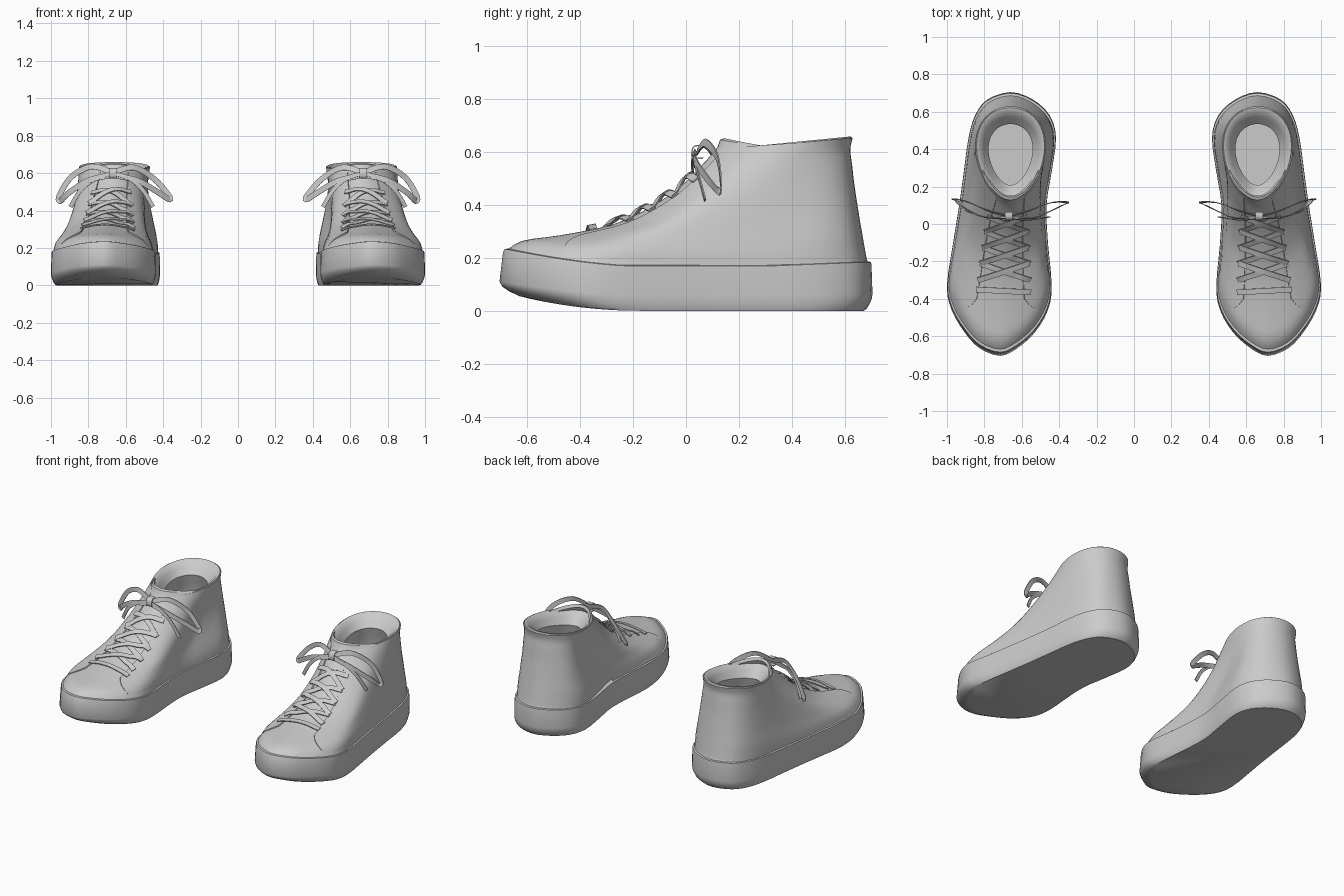
import bpy, math
from mathutils import Vector

if "Cube" in bpy.data.objects:
    bpy.data.objects.remove(bpy.data.objects["Cube"])

grey = bpy.data.materials.new("plain grey")
grey.use_nodes = True
COLOR = (0.6, 0.6, 0.6, 1)
grey.diffuse_color = COLOR
grey.node_tree.nodes["Principled BSDF"].inputs["Base Color"].default_value = COLOR

# Sole outline: y, inner x, outer x from toe to heel
OUTLINE = [(-.705, .715, .715), (-.665, .625, .825), (-.58, .53, .905), (-.46, .46, .975),
           (-.33, .44, 1.0), (-.1, .46, .967), (.1, .468, .935), (.28, .44, .91),
           (.46, .417, .885), (.58, .45, .85), (.665, .54, .785), (.705, .66, .66)]
LOOP = [(x, y) for y, _, x in OUTLINE] + [(x, y) for y, x, _ in OUTLINE[-2:0:-1]]

# Upper rings: front y, back y, front z, back z, side sag, front width, back width, collar blend
RINGS = [(-.685, .69, .222, .173, .048, .97, .97, 0),
         (-.62, .672, .264, .24, .04, .89, .95, 0),
         (-.48, .655, .285, .31, .025, .77, .92, .08),
         (-.28, .64, .325, .40, .01, .70, .88, .25),
         (-.12, .628, .40, .48, 0, .66, .84, .45),
         (-.01, .62, .48, .55, 0, .64, .80, .65),
         (.06, .613, .545, .61, 0, .63, .78, .85),
         (.12, .622, .605, .655, 0, .63, .78, 1)]
TOP = len(RINGS) - 1
SEGMENTS = 66


def spline(p0, p1, p2, p3, f):
    """Catmull-Rom interpolation of tuples."""
    return [.5 * (2 * b + (c - a) * f + (2 * a - 5 * b + 4 * c - d) * f * f
                  + (3 * b - a - 3 * c + d) * f ** 3) for a, b, c, d in zip(p0, p1, p2, p3)]


def outline(a):
    count = len(LOOP)
    i = math.floor(a * count)
    return spline(*[LOOP[(i + k) % count] for k in (-1, 0, 1, 2)], a * count - i)


def upper(t, a):
    """Point on the upper: t climbs the rings, a runs round from the toe."""
    i = min(int(t), TOP - 1)
    row = [RINGS[min(max(i + k, 0), TOP)] for k in (-1, 0, 1, 2)]
    y_front, y_back, z_front, z_back, sag, w_front, w_back, blend = spline(*row, t - i)
    x, y = outline(a)
    u = (y + .705) / 1.41
    centre = .715 - .055 * u
    x = centre + (x - centre) * (w_front + (w_back - w_front) * u)
    angle = math.tau * a
    egg_x = .66 + .178 * math.sin(angle) * (1 - .2 * math.cos(angle))
    x += (egg_x - x) * blend
    u += ((1 - math.cos(angle)) / 2 - u) * blend
    z = z_front + (z_back - z_front) * u - sag * 4 * u * (1 - u)
    return Vector((x, y_front + (y_back - y_front) * u, z))


def lifted(t, a, height):
    """Point held off the upper along its normal."""
    t0 = min(t, TOP - .02)
    here = upper(t0, a)
    normal = (upper(t0, a + .01) - here).cross(upper(t0 + .01, a) - here).normalized()
    return upper(t, a) + normal * height


def build(name, rows, closed=False, cap_start=False, cap_end=False, thickness=0):
    """Grid mesh through rows of points, mirrored to the other shoe."""
    n = len(rows[0])
    faces = []
    for r in range(len(rows) - 1):
        for c in range(n if closed else n - 1):
            d = (c + 1) % n
            faces.append((r * n + c, r * n + d, r * n + n + d, r * n + n + c))
    if cap_start:
        faces.append(tuple(reversed(range(n))))
    if cap_end:
        faces.append(tuple(range((len(rows) - 1) * n, len(rows) * n)))
    mesh = bpy.data.meshes.new(name)
    mesh.from_pydata([tuple(p) for row in rows for p in row], [], faces)
    mesh.materials.append(grey)
    obj = bpy.data.objects.new(name, mesh)
    bpy.context.collection.objects.link(obj)
    bpy.ops.object.select_all(action='DESELECT')
    obj.select_set(True)
    bpy.context.view_layer.objects.active = obj
    if thickness:
        solid = obj.modifiers.new("thickness", 'SOLIDIFY')
        solid.thickness = thickness
        solid.offset = -1
        bpy.ops.object.modifier_apply(modifier="thickness")
    obj.modifiers.new("pair", 'MIRROR').use_mirror_merge = False
    bpy.ops.object.modifier_apply(modifier="pair")
    bpy.ops.object.shade_smooth_by_angle(angle=math.radians(40))
    return obj


def ribbon(name, points, normal, width, steps=5):
    """Flat lace through points, facing along normal."""
    points = [Vector(p) for p in points]
    last = len(points) - 1
    path = []
    for i in range(last):
        ctrl = [points[min(max(i + k, 0), last)] for k in (-1, 0, 1, 2)]
        path += [Vector(spline(*ctrl, s / steps)) for s in range(steps)]
    path.append(points[-1])
    rows = []
    for i, p in enumerate(path):
        along = path[min(i + 1, len(path) - 1)] - path[max(i - 1, 0)]
        side = Vector(normal).cross(along).normalized() * width / 2
        rows.append((p - side, p + side))
    build(name, rows, thickness=.005)


# Rubber sole with toe spring and a rounded lower edge
def sole_ring(inset, height):
    ring = []
    for s in range(SEGMENTS):
        x, y = outline(s / SEGMENTS)
        toe = max(0, (-.2 - y) / .5)
        low = .045 * toe ** 1.7
        high = .17 + .065 * toe ** 1.5 + .04 * max(0, y - .3)
        scale = 1 - inset * (.35 + .9 * min(toe, 1))
        ring.append((.70 + (x - .70) * scale, y * scale, low + (high - low) * height))
    return ring


build("sole", [sole_ring(*level) for level in
               ((.13, 0), (.085, .05), (.04, .15), (.012, .24), (0, .34),
                (.015, .92), (.022, .99), (.06, 1))],
      closed=True, cap_start=True, cap_end=True)

# Toe cap and inner body of the upper
turn = [s / SEGMENTS for s in range(SEGMENTS)]
body = build("upper_body", [[upper(k / 3, a) for a in turn] for k in range(TOP * 3 + 1)], closed=True)

# Side and heel panels, open along the lacing and tucked in at the sole
panel_rows = []
for k in range(TOP * 3 + 1):
    t = k / 3
    start = .08 + .065 * max(0, 1 - t / 2)
    height = min(.008, .006 * t - .003)
    panel_rows.append([lifted(t, start + (1 - 2 * start) * s / 56, height) for s in range(57)])
panels = build("side_panels", panel_rows, thickness=.011)


# Padded collar, narrow throat and the cavity below
def collar_ring(scale, drop, flat=None):
    ring = []
    for a in turn:
        p = upper(TOP, a)
        z = flat if flat is not None else p.z - drop
        ring.append((.66 + (p.x - .66) * scale, .372 + (p.y - .372) * scale, z))
    return ring


build("collar_lining", [collar_ring(1.03, .004), collar_ring(1.0, -.004), collar_ring(.92, 0),
                        collar_ring(.8, .03), collar_ring(.65, .07), collar_ring(.72, .13),
                        collar_ring(.85, .25), collar_ring(.85, 0, .2)],
      closed=True, cap_end=True)

# Tongue wrapping the front of the collar and rising above it
tongue_rows = []
for t, rise, back in ((5.5, 0, 0), (6.3, .004, 0), (TOP, .012, 0), (TOP, .04, .01), (TOP, .046, .025)):
    row = []
    for s in range(-10, 11):
        p = lifted(t, s * .019, .002)
        row.append(p + Vector((0, back, rise * math.cos(s / 10 * math.pi / 2))))
    tongue_rows.append(row)
tongue = build("tongue", tongue_rows, thickness=.02)
bpy.context.view_layer.update()


# Criss-cross lacing draped over the instep
def draped(side, y, lift):
    x = .68 - .05 * y + side * (.11 - .1 * y)
    hits = [part.ray_cast((x, y, 1), (0, 0, -1)) for part in (body, panels, tongue)]
    return Vector((x, y, max(hit[1].z for hit in hits if hit[0]) + lift))


def lace(name, y_start, y_end, side, lift):
    points = []
    for s in range(9):
        f = s / 8
        points.append(draped(side * (2 * f - 1), y_start + (y_end - y_start) * f,
                             lift - .008 * abs(2 * f - 1) ** 4))
    middle = (y_start + y_end) / 2
    ribbon(name, points, (0, -.2 - 1.8 * (middle + .36), 1), .03, steps=2)


lace("lace_bar_bottom", -.365, -.35, 1, .016)
levels = [-.3, -.21, -.125, -.04, .04]
for number, (low, high) in enumerate(zip(levels, levels[1:])):
    lace(f"lace_cross_{number}_left", low, high, 1, .014)
    lace(f"lace_cross_{number}_right", low, high, -1, .02)

# Bow: two loops, two loose ends and a knot
KNOT = Vector((.67, .045, .6))
FACING = (0, -1, .2)
bow = {
    "bow_loop_outer": [(0, 0, 0), (.11, .03, .035), (.22, .075, -.02), (.285, .09, -.12),
                       (.28, .085, -.15), (.24, .045, -.11), (.13, -.005, -.04), (0, -.008, -.01)],
    "bow_loop_inner": [(0, 0, 0), (-.11, .03, .03), (-.22, .07, -.03), (-.3, .075, -.12),
                       (-.3, .065, -.14), (-.23, .03, -.095), (-.13, -.01, -.04), (0, -.008, -.01)],
}
ends = {
    "bow_end_outer": [(0, -.01, 0), (.09, -.01, -.03), (.17, .005, -.09), (.225, .03, -.18)],
    "bow_end_inner": [(0, -.01, 0), (-.09, -.02, -.03), (-.16, -.015, -.09), (-.215, -.005, -.18)],
}
for width, strands in ((.03, bow), (.022, ends)):
    for name, offsets in strands.items():
        ribbon(name, [KNOT + Vector(o) for o in offsets], FACING, width)
ribbon("bow_knot", [KNOT + Vector((0, y, z)) for y, z in ((.02, .022), (-.014, .018), (-.018, -.02), (.02, -.026))],
       (0, -.9, .3), .04)
